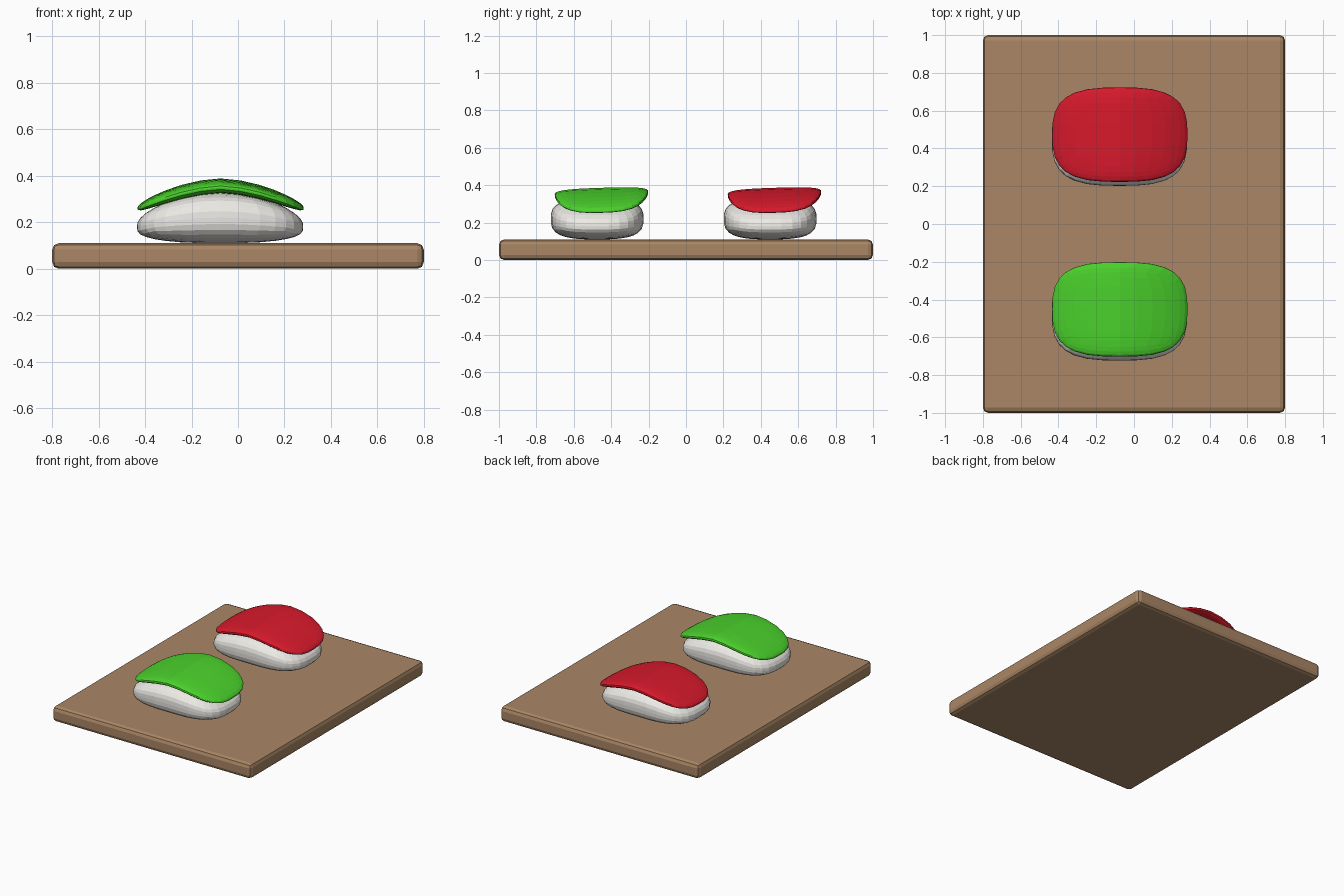
import bpy, bmesh
from mathutils import Vector

if "Cube" in bpy.data.objects:
    bpy.data.objects.remove(bpy.data.objects["Cube"])


def material(name, color):
    m = bpy.data.materials.new(name)
    m.diffuse_color = (*color, 1)
    m.use_nodes = True
    m.node_tree.nodes["Principled BSDF"].inputs["Base Color"].default_value = m.diffuse_color
    return m


def finish(bm, name, mat):
    me = bpy.data.meshes.new(name)
    bmesh.ops.recalc_face_normals(bm, faces=bm.faces)
    bm.to_mesh(me)
    bm.free()
    me.materials.append(mat)
    ob = bpy.data.objects.new(name, me)
    bpy.context.collection.objects.link(ob)
    return ob


def pillow(name, centre, half, mat, shape, n=3.0):
    """Rounded box made of an 8x8-per-side cube; shape(u, v, w) gives a z offset."""
    bm = bmesh.new()
    bmesh.ops.create_cube(bm, size=2)
    bmesh.ops.subdivide_edges(bm, edges=bm.edges[:], cuts=7, use_grid_fill=True)
    for vert in bm.verts:
        p = vert.co
        u, v, w = p / sum(abs(c) ** n for c in p) ** (1 / n)
        vert.co = Vector((centre[0] + half[0] * u,
                          centre[1] + half[1] * v,
                          centre[2] + half[2] * w + shape(u, v, w)))
    return finish(bm, name, mat)


wood = material("wood", (0.40, 0.24, 0.13))
white = material("rice", (0.85, 0.83, 0.79))
red = material("red", (0.70, 0.01, 0.025))
green = material("green", (0.07, 0.65, 0.025))

# Serving board with rounded edges
bm = bmesh.new()
bmesh.ops.create_cube(bm, size=1)
for vert in bm.verts:
    vert.co = (vert.co.x * 1.6, vert.co.y * 2.0, (vert.co.z + 0.5) * 0.11)
board = finish(bm, "board", wood)
bevel = board.modifiers.new("round_edges", "BEVEL")
bevel.width = 0.028
bevel.segments = 2


# Rice keeps a flat base while its top arches along x
def rice_arch(u, v, w):
    return -0.04 * u * u * (1 + w)


# Topping drapes down at both ends and tilts slightly forward
def topping_drape(u, v, w):
    return -0.097 * abs(u) ** 1.7 + 0.008 * v


# Two sushi pieces
for label, y, mat in (("front", -0.475, green), ("back", 0.45, red)):
    pillow(label + "_rice", (-0.077, y, 0.22), (0.358, 0.248, 0.11), white, rice_arch)
    pillow(label + "_topping", (-0.075, y + 0.023, 0.357), (0.358, 0.25, 0.029), mat, topping_drape)
